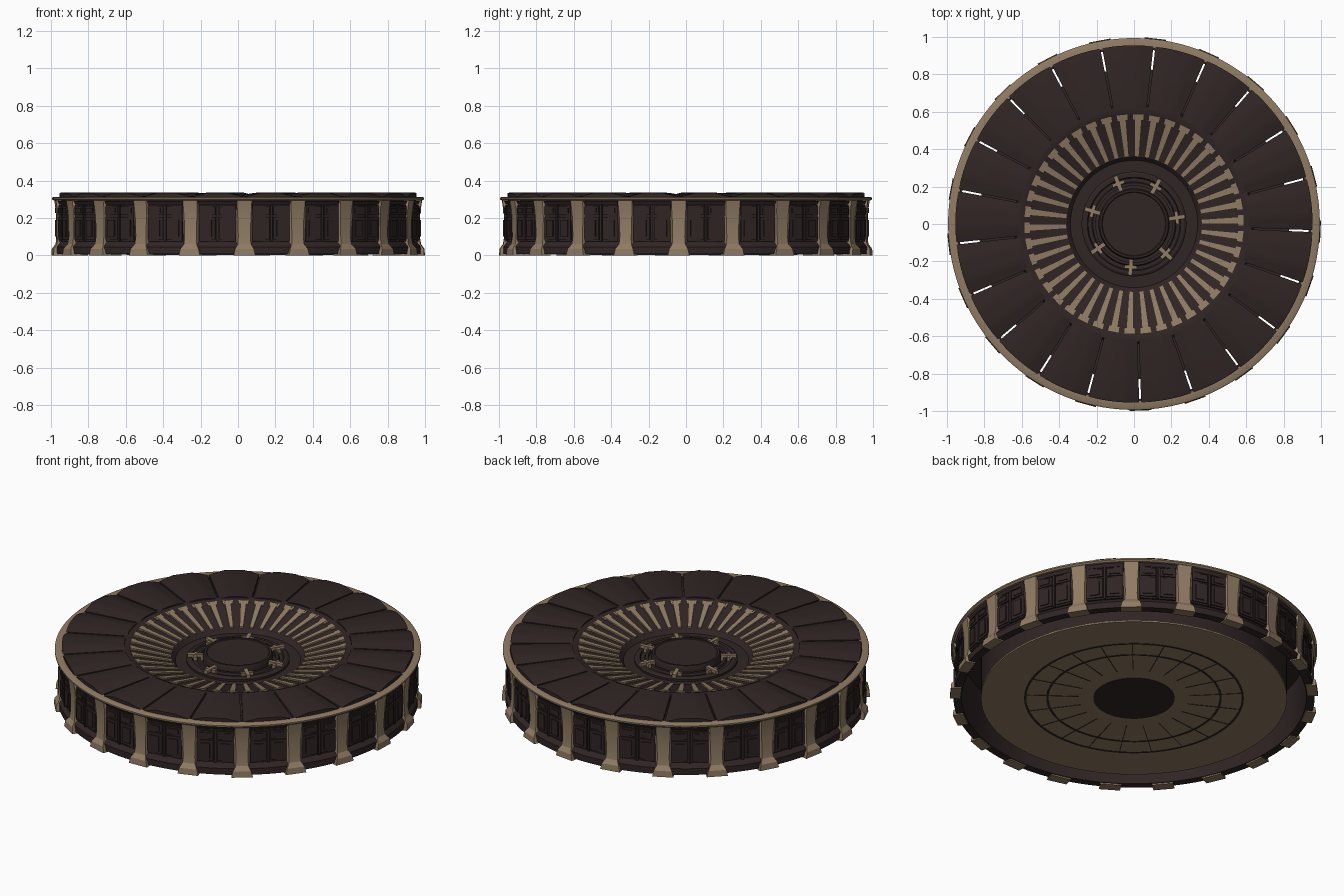
import bpy, bmesh, math

if "Cube" in bpy.data.objects:
    bpy.data.objects.remove(bpy.data.objects["Cube"])

N = 21                                  # wall bays
STEP = 2 * math.pi / N
START = math.radians(-88.0)             # first pilaster, near the front


def material(name, rgb):
    m = bpy.data.materials.new(name)
    m.diffuse_color = (*rgb, 1)
    m.use_nodes = True
    m.node_tree.nodes["Principled BSDF"].inputs["Base Color"].default_value = m.diffuse_color
    return m


DARK = material("dark brown", (0.030, 0.018, 0.018))
TAN = material("weathered tan", (0.280, 0.200, 0.125))


def finish(name, bm, mat, angle=30):
    bmesh.ops.remove_doubles(bm, verts=bm.verts, dist=1e-5)
    bmesh.ops.recalc_face_normals(bm, faces=bm.faces)
    for f in bm.faces:
        f.smooth = True
    for e in bm.edges:
        e.smooth = len(e.link_faces) == 2 and e.calc_face_angle(0) < math.radians(angle)
    me = bpy.data.meshes.new(name)
    bm.to_mesh(me)
    bm.free()
    me.materials.append(mat)
    ob = bpy.data.objects.new(name, me)
    bpy.context.collection.objects.link(ob)
    return ob


def polar(r, a, z):
    return (r * math.cos(a), r * math.sin(a), z)


def lathe(name, profile, mat, seg=126):
    """Revolve a closed (r, z) profile around the z axis."""
    bm = bmesh.new()
    rings = [[bm.verts.new(polar(r, START + 2 * math.pi * i / seg, z)) for r, z in profile]
             for i in range(seg)]
    n = len(profile)
    for i in range(seg):
        a, b = rings[i], rings[(i + 1) % seg]
        for j in range(n):
            k = (j + 1) % n
            if profile[j][0] == 0 and profile[k][0] == 0:
                continue
            bm.faces.new((a[j], b[j], b[k], a[k]))
    # collapse the points on the axis
    bmesh.ops.remove_doubles(bm, verts=bm.verts, dist=1e-5)
    return finish(name, bm, mat)


def block(bm, ang, section, shift=0.0):
    """Solid from a closed radial section of (r, z, half_width), centred on an angle."""
    c, s = math.cos(ang), math.sin(ang)
    sides = []
    for sign in (-1, 1):
        sides.append([bm.verts.new((r * c - (t := sign * w + shift) * s, r * s + t * c, z))
                      for r, z, w in section])
    n = len(section)
    for j in range(n):
        k = (j + 1) % n
        bm.faces.new((sides[0][j], sides[0][k], sides[1][k], sides[1][j]))
    bm.faces.new(sides[0])
    bm.faces.new(sides[1])


def box(bm, ang, r0, r1, z0, z1, w, shift=0.0):
    block(bm, ang, [(r0, z0, w), (r1, z0, w), (r1, z1, w), (r0, z1, w)], shift)


# Solid core: dished floor, sloping bowl and shelf under the roof plates
lathe("core_body", [(0, .24), (.34, .24), (.36, .262), (.585, .318), (.60, .325), (.63, .325),
                    (.64, .30), (.83, .295), (.83, .010), (0, .010)], DARK)

# Outer wall with plinth, and tan rim on top
lathe("outer_wall", [(.935, .008), (.980, .008), (.980, .045), (.960, .07), (.955, .075),
                     (.955, .30), (.935, .30)], DARK)
lathe("wall_cornice", [(.94, .272), (.966, .272), (.975, .29), (.94, .29)], DARK)
lathe("top_rim", [(.945, .292), (.985, .292), (.994, .300), (.994, .308), (.985, .313),
                  (.945, .313)], TAN)

# Pilasters with flared foot and head
bm = bmesh.new()
for i in range(N):
    block(bm, START + i * STEP,
          [(.94, 0, .058), (.998, 0, .058), (.996, .035, .050), (.978, .06, .035),
           (.972, .10, .032), (.972, .20, .035), (.976, .25, .038), (.984, .295, .040),
           (.94, .295, .040)])
finish("pilasters", bm, TAN, 25)

# Wall panels: two tall doors and two small upper panels in every bay
bm = bmesh.new()
for i in range(N):
    mid = START + (i + .5) * STEP
    box(bm, mid, .94, .964, .075, .27, .100)
    for side in (-1, 1):
        a = mid + side * STEP * .19
        box(bm, a, .94, .972, .085, .205, .044)
        box(bm, a, .94, .978, .100, .190, .026)
        box(bm, a, .94, .972, .215, .262, .044)
        box(bm, a, .94, .977, .226, .252, .030)
    box(bm, mid, .94, .974, .075, .27, .006)
finish("wall_panels", bm, DARK)

# Roof plates, gently domed from side to side, with narrow gaps between
bm = bmesh.new()
R0, R1, K = .615, .955, 10
for i in range(N):
    mid = START + (i + .5) * STEP
    loops = []
    for j in range(K + 1):
        u = -1 + 2 * j / K
        z = .316 + .021 * min(1, 1.7 * (1 - abs(u)))
        a0 = mid + u * (STEP / 2 - .004 / R0)
        a1 = mid + u * (STEP / 2 - .0055 / R1)
        loops.append([bm.verts.new(polar(R0, a0, .300)), bm.verts.new(polar(R1, a1, .300)),
                      bm.verts.new(polar(R1, a1, z - .004)),
                      bm.verts.new(polar(R1 - .015, a1, z)),
                      bm.verts.new(polar(R0, a0, .324 + (z - .316) * .4))])
    for p, q in zip(loops, loops[1:]):
        for j in range(5):
            k = (j + 1) % 5
            bm.faces.new((p[j], p[k], q[k], q[j]))
    bm.faces.new(loops[0])
    bm.faces.new(loops[-1])
finish("roof_plates", bm, DARK, 20)


# Tan ribs down the bowl with wider heads
def bowl(r):
    return .262 + (r - .36) * .056 / .225


bm = bmesh.new()
for i in range(2 * N):
    a = START + (i + .5) * STEP / 2
    block(bm, a, [(r, bowl(r) + d, w) for r, d, w in
                  [(.362, -.01, .010), (.585, -.01, .017), (.585, .008, .017), (.362, .008, .010)]])
    block(bm, a, [(r, bowl(r) + d, w) for r, d, w in
                  [(.557, -.01, .027), (.586, -.01, .029), (.586, .006, .029), (.557, .006, .027)]])
finish("bowl_ribs", bm, TAN)

# Central hub: stepped collar and flat cap
lathe("hub_collar", [(.205, .235), (.280, .235), (.280, .252), (.268, .260), (.250, .260),
                     (.245, .250), (.225, .250), (.220, .262), (.205, .262)], DARK)
lathe("hub_cap", [(0, .235), (.190, .235), (.190, .275), (.183, .290), (.172, .290),
                  (.168, .286), (0, .286)], DARK)

# Seven cross-shaped hub brackets
bm = bmesh.new()
for i in range(7):
    a = math.radians(-43) + i * 2 * math.pi / 7
    box(bm, a, .185, .275, .24, .276, .011)
    box(bm, a, .222, .240, .24, .272, .034)
finish("hub_brackets", bm, TAN)

# Underside: tan disc with dark centre, ring lines and spoke lines
lathe("underside_disc", [(0, .012), (.83, .012), (.83, .004), (0, .004)], TAN)
lathe("underside_centre", [(0, .008), (.22, .008), (.22, .001), (0, .001)], DARK, 63)
for name, r in (("underside_outer_line", .59), ("underside_inner_line", .47)):
    lathe(name, [(r - .006, .006), (r + .006, .006), (r + .006, .002), (r - .006, .002)], DARK)
bm = bmesh.new()
for i in range(N):
    box(bm, START + i * STEP, .30, .59, .002, .006, .002)
finish("underside_spokes", bm, DARK)
